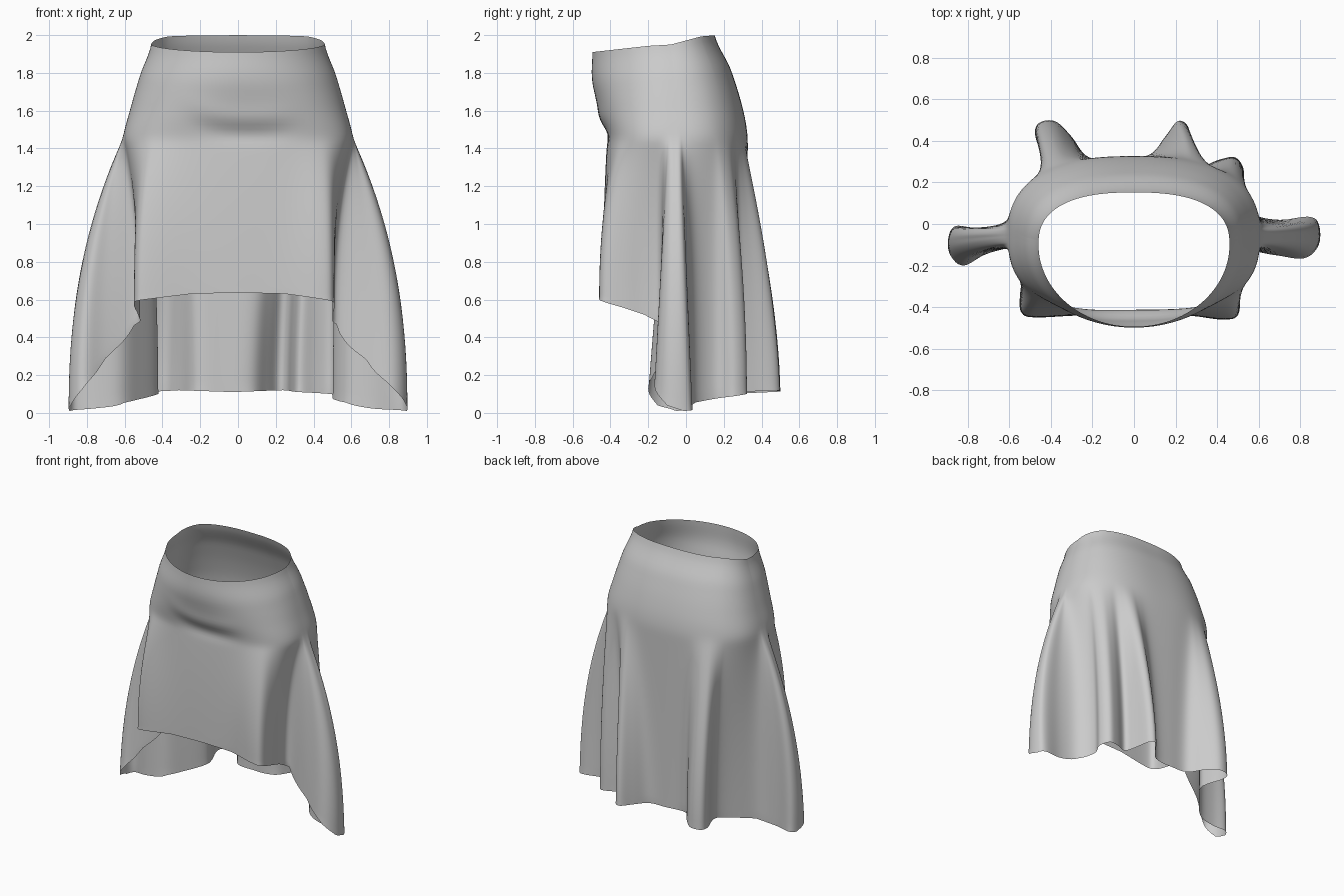
import bpy, bmesh, math

if "Cube" in bpy.data.objects:
    bpy.data.objects.remove(bpy.data.objects["Cube"])

# Hem outline seen from above: (x, y, angle on the hip ring), front centre first, folds pinched in angle
HEM = [(0, -.44, -90), (.25, -.44, -70), (.42, -.46, -55), (.5, -.44, -45), (.51, -.33, -32),
       (.5, -.22, -18), (.52, -.13, -8), (.68, -.15, -4), (.82, -.165, -2.4), (.89, -.1, -1),
       (.89, 0, .5), (.84, .035, 1.5), (.7, .02, 3.5), (.57, .05, 10), (.5, .16, 24), (.53, .25, 32),
       (.49, .32, 40), (.41, .31, 47), (.32, .28, 53), (.285, .36, 58), (.26, .47, 63),
       (.21, .495, 67), (.15, .42, 72), (.07, .33, 80), (-.08, .315, 95), (-.22, .32, 107),
       (-.3, .42, 114), (-.38, .495, 120), (-.46, .485, 125), (-.475, .42, 129), (-.43, .3, 136),
       (-.43, .22, 142), (-.52, .1, 158), (-.62, 0, 172), (-.75, -.02, 176.5), (-.86, -.01, 178.5),
       (-.895, -.07, 180), (-.885, -.15, 181), (-.82, -.2, 182.4), (-.7, -.14, 184.2),
       (-.53, -.11, 189), (-.53, -.2, 199), (-.55, -.35, 216), (-.54, -.43, 226),
       (-.47, -.45, 233), (-.25, -.44, 250)]
# Hem height by angle (mirrored left/right)
HEM_Z = [(-90, .637), (-70, .63), (-45, .59), (-18, .52), (-8, .47), (-4, .28), (-2.4, .13),
         (-1, .04), (.3, .01), (10, .055), (40, .1), (65, .12), (90, .11)]
# Waist height by depth
WAIST_Z = [(-.495, 1.91), (-.2, 1.943), (-.08, 1.95), (.08, 1.993), (.16, 2.0)]
# Body rings, waist to hip: step, half width, back y, front y, centre y, front squareness
RINGS = [(0, .46, .152, -.495, -.1, 2.0), (.32, .518, .235, -.497, -.09, 2.1),
         (.7, .572, .3, -.46, -.07, 2.4), (1, .61, .328, -.418, -.05, 2.8)]
HIP_Z, SUB, UPPER, LOWER = 1.45, 6, 18, 44


def catmull(a, b, c, d, t):
    return tuple(.5 * (2 * q + (r - p) * t + (2 * p - 5 * q + 4 * r - s) * t * t
                       + (3 * q - p - 3 * r + s) * t ** 3) for p, q, r, s in zip(a, b, c, d))


def table(rows, x):
    for a, b in zip(rows, rows[1:]):
        if x <= b[0]:
            f = max(0, (x - a[0]) / (b[0] - a[0]))
            return a[1] + (b[1] - a[1]) * f
    return rows[-1][1]


def hem_height(angle):
    a = 180 - angle if angle > 90 else angle
    if a < -90:
        a = -180 - a
    return table(HEM_Z, a)


def body(angle, s):
    i = max(k for k in range(3) if s >= RINGS[k][0])
    t = (s - RINGS[i][0]) / (RINGS[i + 1][0] - RINGS[i][0])
    _, rx, yb, yf, yc, n = catmull(RINGS[max(i - 1, 0)], RINGS[i], RINGS[i + 1],
                                   RINGS[min(i + 2, 3)], t)
    c, v = math.cos(math.radians(angle)), math.sin(math.radians(angle))
    if v > 0:
        n = 2.5
    x = math.copysign(rx * abs(c) ** (2 / n), c)
    y = yc + (yb - yc if v > 0 else yc - yf) * math.copysign(abs(v) ** (2 / n), v)
    return x, y


def crease(x, y, z):
    # Soft slanted wrinkle across the belly
    if y > -.2:
        return y
    mid = 1.475 + .9 * max(0, -x) ** 1.8 + .25 * max(0, x) ** 2
    fade = math.exp(-((x - .02) / .25) ** 4)
    return y + fade * (.014 * math.exp(-((z - mid) / .035) ** 2)
                       - .011 * math.exp(-((z - mid - .08) / .045) ** 2))


def column(hx, hy, angle):
    pts = []
    top = table(WAIST_Z, body(angle, 0)[1])
    for r in range(UPPER):
        s = r / UPPER
        x, y = body(angle, s)
        z = top + (HIP_Z - top) * s
        pts.append((x, crease(x, y, z), z))
    bx, by = body(angle, 1)
    hz = hem_height(angle)
    c2 = math.cos(math.radians(angle)) ** 2
    ex = 1.4 + .95 * c2 if math.sin(math.radians(angle)) > 0 else 2.2
    ey = ex + (1.0 - ex) * c2 ** 20       # side folds widen slowly, flare early
    for r in range(LOWER + 1):
        f = r / LOWER
        x = bx + (hx - bx) * (1 - (1 - f) ** ex)
        y = by + (hy - by) * (1 - (1 - f) ** ey)
        z = HIP_Z + (hz - HIP_Z) * f
        pts.append((x, crease(x, y, z), z))
    return pts


# Skirt: one open sheet lofted from waist to hem
n = len(HEM)


def key(i):
    x, y, a = HEM[i % n]
    return x, y, a + 360 * (i // n)


bm = bmesh.new()
cols = []
for i in range(n):
    for k in range(SUB):
        p = catmull(key(i - 1), key(i), key(i + 1), key(i + 2), k / SUB)
        cols.append([bm.verts.new(q) for q in column(*p)])
for a, b in zip(cols, cols[1:] + cols[:1]):
    for r in range(len(a) - 1):
        bm.faces.new((a[r], a[r + 1], b[r + 1], b[r]))

# Relax the fold starts so they grow out of the hip smoothly
inner = [v for c in cols for v in c[8:-1]]
for _ in range(5):
    bmesh.ops.smooth_vert(bm, verts=inner, factor=.4, use_axis_x=True, use_axis_y=True,
                          use_axis_z=True)
mesh = bpy.data.meshes.new("skirt")
bm.to_mesh(mesh)
bm.free()
mesh.polygons.foreach_set("use_smooth", [True] * len(mesh.polygons))
skirt = bpy.data.objects.new("skirt", mesh)
bpy.context.collection.objects.link(skirt)
